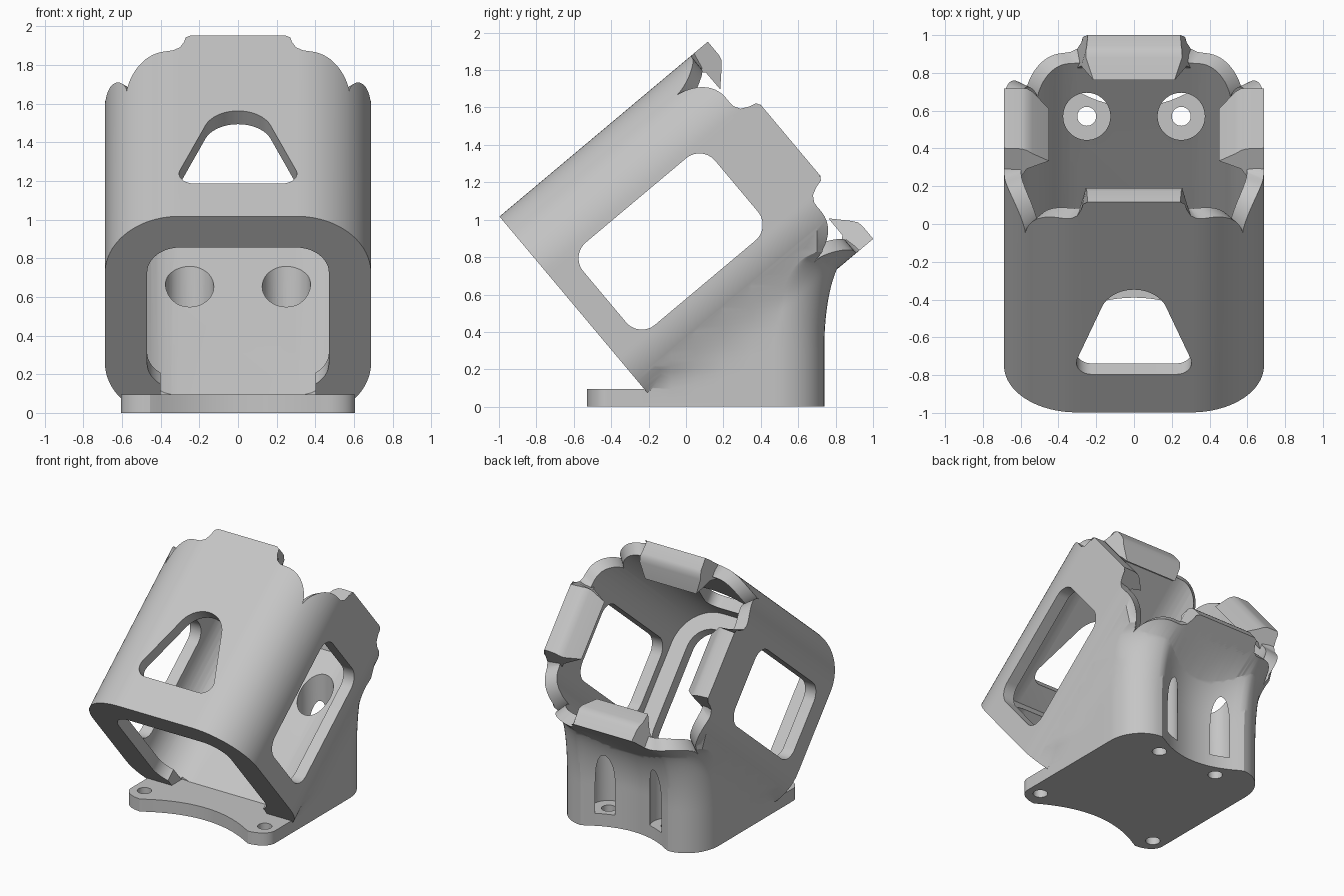
import bpy, bmesh, math
from mathutils import Matrix, Vector

if "Cube" in bpy.data.objects:
    bpy.data.objects.remove(bpy.data.objects["Cube"])

TILT = math.radians(40)
H, R, WALL = 0.688, 0.385, 0.09          # housing half size, corner radius, wall
FLAT = H - R
CORNER = FLAT + R * math.pi / 4          # distance along the rim to the corner
FRAME = Matrix.Translation((0, -0.555, 0.49)) @ Matrix.Rotation(TILT, 4, 'X')

grey = bpy.data.materials.new("light grey plastic")
grey.use_nodes = True
grey.diffuse_color = (0.56, 0.56, 0.56, 1)
grey.node_tree.nodes["Principled BSDF"].inputs["Base Color"].default_value = grey.diffuse_color


def finish(bm, name, matrix=None):
    """Turn a bmesh into an object, with its vertices placed by the matrix."""
    if matrix:
        bm.transform(matrix)
    bmesh.ops.recalc_face_normals(bm, faces=bm.faces)
    mesh = bpy.data.meshes.new(name)
    bm.to_mesh(mesh)
    bm.free()
    mesh.materials.append(grey)
    ob = bpy.data.objects.new(name, mesh)
    bpy.context.collection.objects.link(ob)
    return ob


def loft(name, rings, matrix=None, peak=None):
    """Skin closed rings; an optional peak point closes the last one as a fan."""
    bm = bmesh.new()
    rows = [[bm.verts.new(p) for p in ring] for ring in rings]
    n = len(rows[0])
    for a, b in zip(rows, rows[1:]):
        for i in range(n):
            j = (i + 1) % n
            bm.faces.new((a[i], a[j], b[j], b[i]))
    bm.faces.new(rows[0])
    if peak:
        top = bm.verts.new(peak)
        for i in range(n):
            bm.faces.new((rows[-1][i], rows[-1][(i + 1) % n], top))
    else:
        bm.faces.new(rows[-1])
    return finish(bm, name, matrix)


def prism(name, circles, low, high, matrix=None, steps=48):
    """Upright prism around a set of circles (x, y, radius)."""
    bm = bmesh.new()
    for x, y, r in circles:
        for i in range(steps):
            a = math.tau * i / steps
            for z in (low, high):
                bm.verts.new((x + r * math.cos(a), y + r * math.sin(a), z))
    res = bmesh.ops.convex_hull(bm, input=bm.verts)
    junk = set(res["geom_interior"]) | set(res["geom_unused"])
    bmesh.ops.delete(bm, geom=[v for v in junk if isinstance(v, bmesh.types.BMVert)], context='VERTS')
    bmesh.ops.dissolve_limit(bm, angle_limit=0.01, verts=bm.verts, edges=bm.edges)
    return finish(bm, name, matrix)


def rounded(x0, x1, y0, y1, r):
    return [(x, y, r) for x in (x0 + r, x1 - r) for y in (y0 + r, y1 - r)]


def block(name, lo, hi):
    bm = bmesh.new()
    bmesh.ops.create_cube(bm, size=1)
    for v in bm.verts:
        v.co = [(a + b) / 2 + c * (b - a) for a, b, c in zip(lo, hi, v.co)]
    return finish(bm, name)


def combine(target, other, operation):
    mod = target.modifiers.new("cut", 'BOOLEAN')
    mod.operation, mod.solver, mod.object = operation, 'EXACT', other
    bpy.context.view_layer.objects.active = target
    bpy.ops.object.modifier_apply(modifier=mod.name)
    bpy.data.objects.remove(other)


# Housing: rounded square tube with a wavy rim that dips at each corner
def rim(t):
    t = abs(t)
    if t < 0.4:
        return 1.335 + 0.035 * max(0, 1 - max(0, t - 0.28) / 0.06)
    q = min(1, (t - 0.4) / (CORNER - 0.4))
    return 1.14 + 0.195 * (1 - q * q) ** 0.65


front, back = [], []
SAMPLES = 64
for side in range(4):
    turn = Matrix.Rotation(side * math.pi / 2, 3, 'Y')
    for i in range(SAMPLES):
        t = CORNER * math.sin(math.pi * (i / SAMPLES - 0.5))
        x, z = t, H
        if abs(t) > FLAT:
            a = (abs(t) - FLAT) / R
            x = math.copysign(FLAT + R * math.sin(a), t)
            z = FLAT + R * math.cos(a)
        front.append(turn @ Vector((x, 0, z)))
        back.append(turn @ Vector((x, rim(t), z)))
mount = loft("tilted_mount", [front, back], FRAME, (0, 1.33, 0))


# Base plate and support share one back edge, hollowed in the middle
def edge(x, depth, reach, mid):
    x = abs(x)
    if x < mid:
        return -depth * (1 - (x / mid) ** 2)
    return -reach * (1 - math.sqrt(max(0, 1 - ((x - mid) / (0.605 - mid)) ** 2)))


def back_edge(x):
    return 0.74 + edge(x, 0.12, 0.27, 0.36)


xs = [0.605 * math.sin(math.pi * (i / 48 - 0.5)) for i in range(49)]
plate = [(x, back_edge(x)) for x in reversed(xs)]
plate += [(x, -0.53 - edge(x, 0.14, 0.11, 0.45)) for x in xs]
base = loft("base_plate", [[(x, y, z) for x, y in plate] for z in (0, 0.095)])


def section(z):
    """Support outline at a height: the back and the sides flare out to the housing."""
    s = min(1, max(0, (z - 0.32) / 0.5))
    flare = 1 - math.sqrt(1 - s * s)
    pts = []
    for x in reversed(xs):
        y = back_edge(x)
        goal = 0.9 - 0.2 * (max(0, abs(x) - 0.3) / 0.305) ** 2
        pts.append((x, y + (goal - y) * flare))
    ys = (0.35, 0.2, 0.05, -0.08, -0.2)
    pts += [(-0.605, y) for y in ys] + [(0.605, y) for y in reversed(ys)]
    ring = []
    for x, y in pts:
        drop = math.sin(TILT) * (y + 1) - math.cos(TILT) * (z - 1.02)
        g = min(1, max(0, (1.35 - drop) / 0.3))
        g *= g * (3 - 2 * g) * min(1, max(0, (z - 0.095) / 0.12))
        ring.append((x * (1 + 0.115 * g), y, z))
    return ring


heights = [0.02] + [0.095 + 0.855 * i / 28 for i in range(29)]
support = loft("support", [section(z) for z in heights])
combine(support, base, 'UNION')


# Trim away whatever part of the support reaches past the wavy rim
def spread(k, depth=None):
    return [(p.x * k, depth or p.y - 0.006, p.z * k) for p in back]


combine(support, loft("rim_trim", [spread(1.35, 2), spread(1.35), spread(0.8)],
                      FRAME, (0, 1.3, 0)), 'DIFFERENCE')
combine(mount, support, 'UNION')

# Hollow inside and front opening (prisms laid along the depth of the housing)
ALONG = FRAME @ Matrix.Rotation(-math.pi / 2, 4, 'X')
inner = H - WALL
cuts = [
    prism("hollow", rounded(-inner, inner, -inner, inner, R - WALL), WALL, 2, ALONG),
    prism("front_opening", rounded(-0.47, 0.47, -0.477, 0.477, 0.17), -0.03, 0.2, ALONG),
    block("sill_notch", (-0.4, -0.6, 0.095), (0.4, -0.1, 0.3)),
    block("ground_trim", (-1, -1, -0.5), (1, 1, 0)),
]
# Side windows and the triangular top window
ACROSS = FRAME @ Matrix(((0, 0, 1, 0), (1, 0, 0, 0), (0, 1, 0, 0), (0, 0, 0, 1)))
cuts.append(prism("side_windows", rounded(0.155, 1.075, -0.29, 0.285, 0.11), -1, 1, ACROSS))
cuts.append(prism("top_window", [(-0.225, 0.343, 0.08), (0.225, 0.343, 0.08), (0, 0.668, 0.18)],
                  0.5, 0.8, FRAME))
# Screw holes, with wide access wells at the back
for s in (-1, 1):
    cuts.append(prism("well", [(s * 0.25, 0.57, 0.125)], 0.095, 0.9))
    cuts.append(prism("back_hole", [(s * 0.25, 0.57, 0.05)], -0.1, 0.2))
    cuts.append(prism("front_hole", [(s * 0.505, -0.4, 0.05)], -0.1, 0.2))
for cutter in cuts:
    combine(mount, cutter, 'DIFFERENCE')

# Retaining clips: depth, inward distance, half width along one hook profile
HOOK = [(1.30, 0, 0.30), (1.36, 0, 0.30), (1.40, 0, 0.28), (1.44, 0, 0.27), (1.454, 0, 0.245),
        (1.454, 0.09, 0.25), (1.448, 0.12, 0.255), (1.425, 0.15, 0.255), (1.341, 0.238, 0.215),
        (1.34, 0.12, 0.28), (1.30, 0.088, 0.30)]
parts = [mount]
for side, name in enumerate(("top", "left", "bottom", "right")):
    ends = [[(s * w, u, H - d) for u, d, w in HOOK] for s in (-1, 1)]
    parts.append(loft(name + "_clip", ends, FRAME @ Matrix.Rotation(side * math.pi / 2, 4, 'Y')))

bpy.ops.object.select_all(action='DESELECT')
for ob in parts:
    ob.select_set(True)
bpy.context.view_layer.objects.active = mount
bpy.ops.object.shade_smooth_by_angle(angle=math.radians(30))
